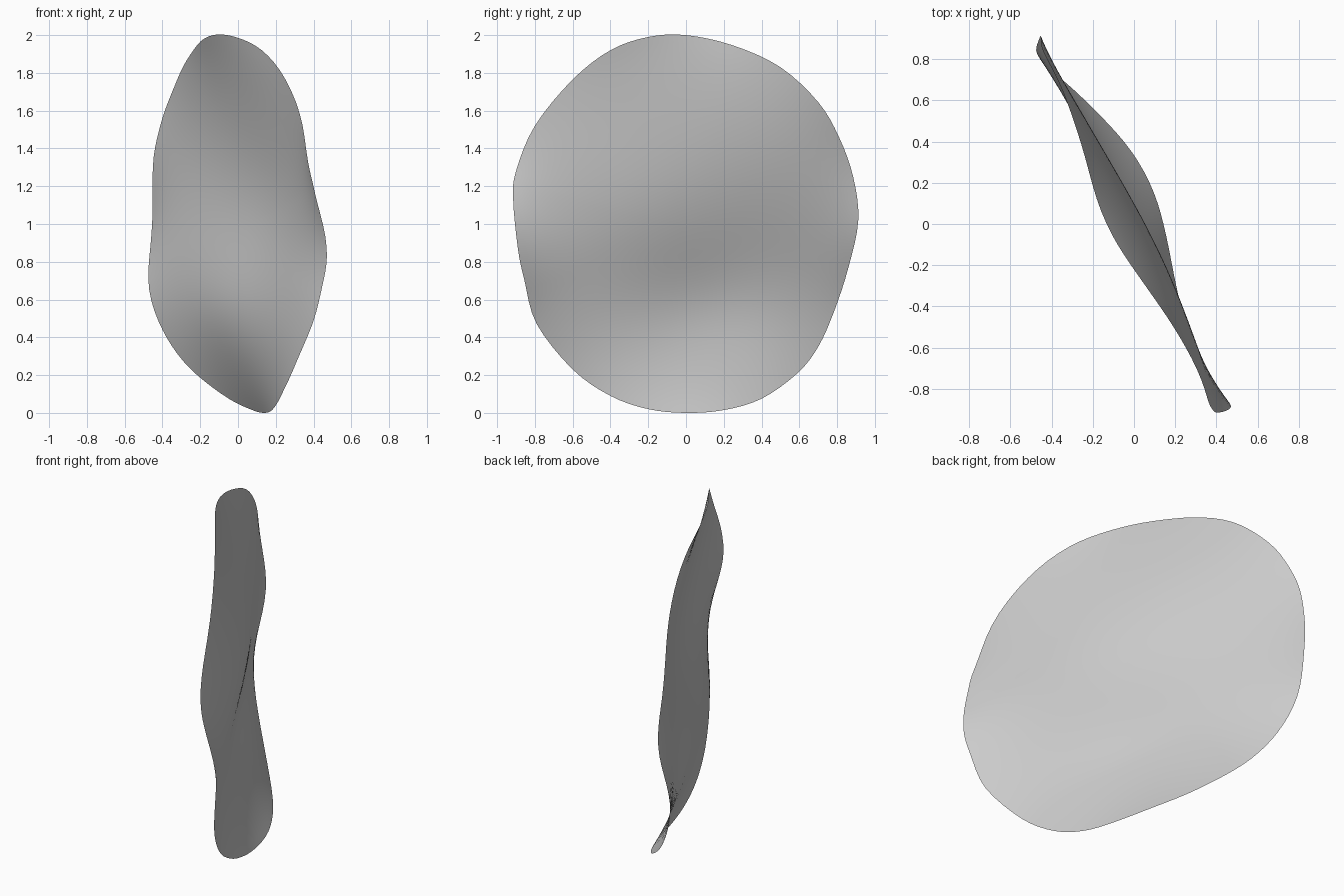
import bpy
import math
from mathutils import Vector

old_cube = bpy.data.objects.get("Cube")
if old_cube:
    bpy.data.objects.remove(old_cube, do_unlink=True)

# Points along the rim of the warped sheet, as x, y, z
RIM = [
    (-.13, 0, 2), (-.22, .25, 1.945), (-.29, .5, 1.83), (-.37, .7, 1.645),
    (-.43, .81, 1.46), (-.45, .885, 1.25), (-.455, .912, 1.02), (-.47, .86, .77),
    (-.45, .785, .54), (-.34, .7, .35), (-.23, .59, .21), (-.05, .4, .075),
    (.08, .2, .015), (.14, 0, 0), (.185, -.2, .02), (.23, -.4, .09),
    (.29, -.6, .23), (.395, -.79, .47), (.45, -.855, .7), (.47, -.89, .87),
    (.42, -.915, 1.13), (.375, -.9, 1.28), (.345, -.8, 1.52), (.25, -.6, 1.765),
    (.13, -.4, 1.92), (-.02, -.2, 1.99),
]
STEPS_PER_SPAN = 4
RINGS = 24
WAVES = 10
CENTRE = Vector((0, 0, 1))


def smooth_loop(points, steps):
    """Closed Catmull-Rom curve through the points."""
    points = [Vector(p) for p in points]
    count = len(points)
    result = []
    for i in range(count):
        a, b, c, d = (points[(i + k) % count] for k in (-1, 0, 1, 2))
        for step in range(steps):
            t = step / steps
            result.append(b + (c - a) * t / 2
                          + (a - b * 2.5 + c * 2 - d / 2) * t ** 2
                          + (d - a + (b - c) * 3) * t ** 3 / 2)
    return result


def base_depth(y, z):
    """Leaning plane with a rising wave, a central bulge and a dip below it."""
    bulge = .06 * math.exp(-(y + .12) ** 2 / .35 - (z - 1.05) ** 2 / .2)
    dip = .03 * math.exp(-(y - .05) ** 2 / .15 - (z - .55) ** 2 / .1)
    wave = .065 * math.sin(math.pi * z)
    return -.5 * y - .13 * (z - 1) - wave + bulge - dip


def rim_angle(edge):
    return math.atan2(edge.y, edge.z - CENTRE.z)


def rim_waves(edges):
    """Break the rim's offset from the base surface into cosine and sine waves."""
    count = len(edges)
    waves = []
    for k in range(WAVES + 1):
        cos_sum = sin_sum = 0
        for i, edge in enumerate(edges):
            before, after = edges[i - 1], edges[(i + 1) % count]
            weight = (rim_angle(after) - rim_angle(before)) % math.tau / math.tau
            offset = (edge.x - base_depth(edge.y, edge.z)) * weight
            if k == 0:
                offset /= 2
            cos_sum += offset * math.cos(k * rim_angle(edge))
            sin_sum += offset * math.sin(k * rim_angle(edge))
        waves.append((cos_sum, sin_sum))
    return waves


def sheet_point(edge, reach, waves):
    """Point between centre and rim, with rim waves fading toward the centre."""
    point = CENTRE.lerp(edge, reach)
    angle = rim_angle(edge)
    point.x = base_depth(point.y, point.z) + sum(
        (c * math.cos(k * angle) + s * math.sin(k * angle)) * reach ** k
        for k, (c, s) in enumerate(waves))
    return point


# Warped round sheet built from concentric rings
rim = smooth_loop(RIM, STEPS_PER_SPAN)
waves = rim_waves(rim)
sides = len(rim)
verts = [sheet_point(rim[0], 0, waves)]
for ring in range(1, RINGS + 1):
    verts += [sheet_point(edge, ring / RINGS, waves) for edge in rim]

faces = [(0, 1 + (i + 1) % sides, 1 + i) for i in range(sides)]
for ring in range(RINGS - 1):
    inner = 1 + ring * sides
    outer = inner + sides
    for i in range(sides):
        j = (i + 1) % sides
        faces.append((inner + i, inner + j, outer + j, outer + i))

mesh = bpy.data.meshes.new("warped_disc")
mesh.from_pydata(verts, [], faces)
mesh.update()
disc = bpy.data.objects.new("warped_disc", mesh)
bpy.context.collection.objects.link(disc)

# Plain light grey surface
grey = bpy.data.materials.new("light_grey")
grey.use_nodes = True
colour = (.6, .6, .6, 1)
grey.diffuse_color = colour
grey.node_tree.nodes["Principled BSDF"].inputs["Base Color"].default_value = colour
mesh.materials.append(grey)

# Smooth shading
bpy.context.view_layer.objects.active = disc
disc.select_set(True)
bpy.ops.object.shade_smooth_by_angle()
